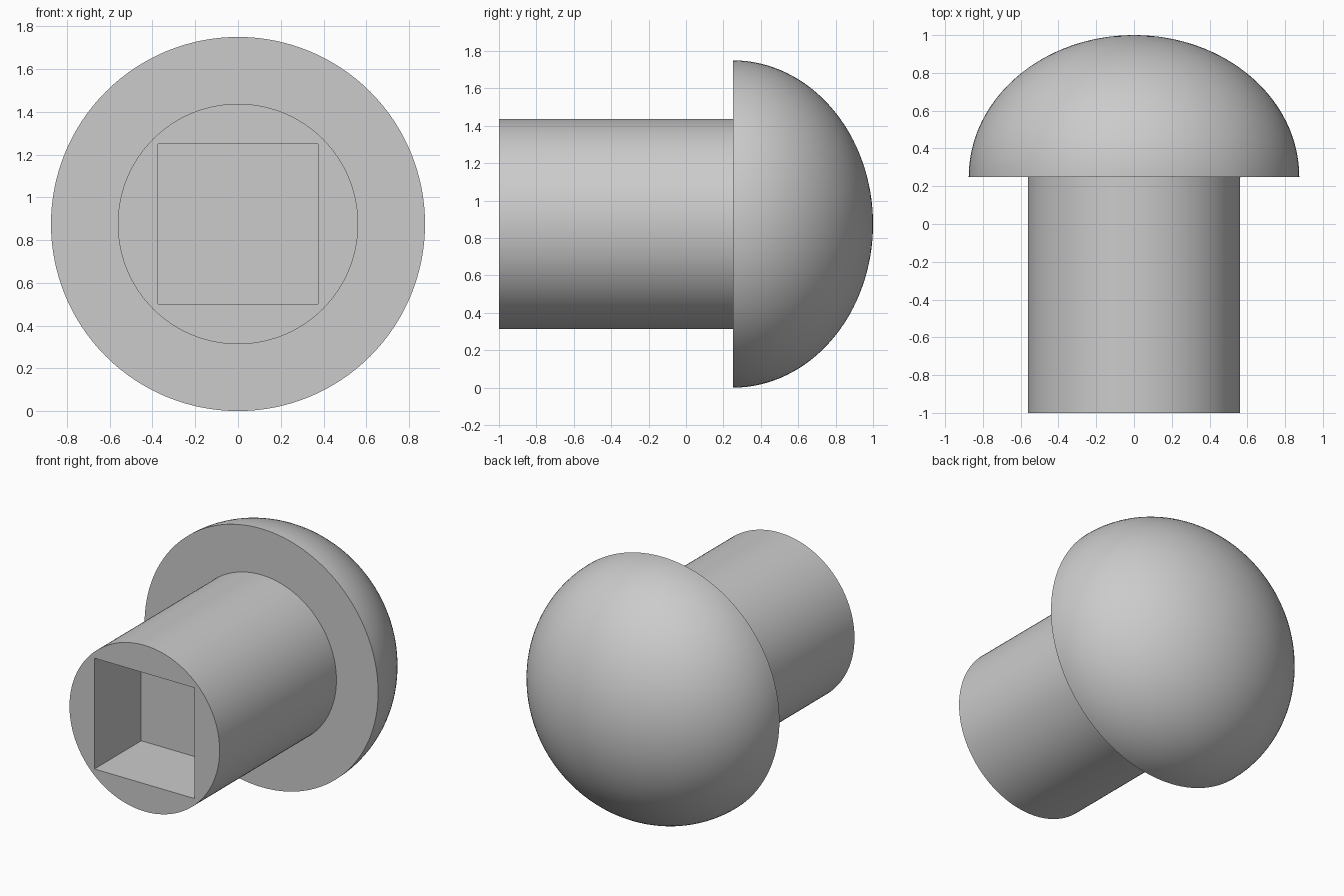
import bpy, bmesh
from math import sin, cos, pi
from mathutils import Vector

cube = bpy.data.objects.get("Cube")
if cube:
    bpy.data.objects.remove(cube, do_unlink=True)

HEAD_R, HEAD_H, STEM_R = 0.875, 0.75, 0.5625
FRONT, SEAT = -1.0, 0.25            # front end of the stem, underside of the head
SOCKET_SIZE, SOCKET_DEPTH = 0.75, 0.5
SEGMENTS, DOME_STEPS = 128, 32
AXIS = Vector((0, 0, HEAD_R))

# Single plain grey
grey = bpy.data.materials.new("grey")
grey.use_nodes = True
colour = (0.6, 0.6, 0.6, 1)
grey.diffuse_color = colour
grey.node_tree.nodes["Principled BSDF"].inputs["Base Color"].default_value = colour


def add_object(name, bm):
    bmesh.ops.recalc_face_normals(bm, faces=bm.faces)
    mesh = bpy.data.meshes.new(name)
    bm.to_mesh(mesh)
    bm.free()
    mesh.materials.append(grey)
    obj = bpy.data.objects.new(name, mesh)
    bpy.context.collection.objects.link(obj)
    return obj


# Round stem and elliptical domed head, turned about the y axis
profile = [(STEM_R, FRONT), (STEM_R, SEAT)]
for i in range(DOME_STEPS + 1):
    a = pi / 2 * i / DOME_STEPS
    profile.append((HEAD_R * cos(a), SEAT + HEAD_H * sin(a)))
bm = bmesh.new()
verts = [bm.verts.new(AXIS + Vector((r, y, 0))) for r, y in profile]
edges = [bm.edges.new(pair) for pair in zip(verts, verts[1:])]
bmesh.ops.spin(bm, geom=verts + edges, cent=AXIS, axis=(0, 1, 0),
               angle=2 * pi, steps=SEGMENTS)
bmesh.ops.remove_doubles(bm, verts=bm.verts, dist=0.0001)
bmesh.ops.holes_fill(bm, edges=[e for e in bm.edges if e.is_boundary], sides=0)
body = add_object("domed_stem", bm)

# Square blind socket cut into the front end
bm = bmesh.new()
bmesh.ops.create_cube(bm, size=1)
bmesh.ops.scale(bm, vec=(SOCKET_SIZE, SOCKET_DEPTH * 2, SOCKET_SIZE), verts=bm.verts)
bmesh.ops.translate(bm, vec=AXIS + Vector((0, FRONT, 0)), verts=bm.verts)
cutter = add_object("socket_cutter", bm)
cutter.hide_render = True

cut = body.modifiers.new("socket", "BOOLEAN")
cut.operation = "DIFFERENCE"
cut.solver = "EXACT"
cut.object = cutter

bpy.ops.object.select_all(action="DESELECT")
bpy.context.view_layer.objects.active = body
body.select_set(True)
bpy.ops.object.modifier_apply(modifier=cut.name)
bpy.data.objects.remove(cutter, do_unlink=True)
bpy.ops.object.shade_smooth_by_angle(angle=pi / 6)
